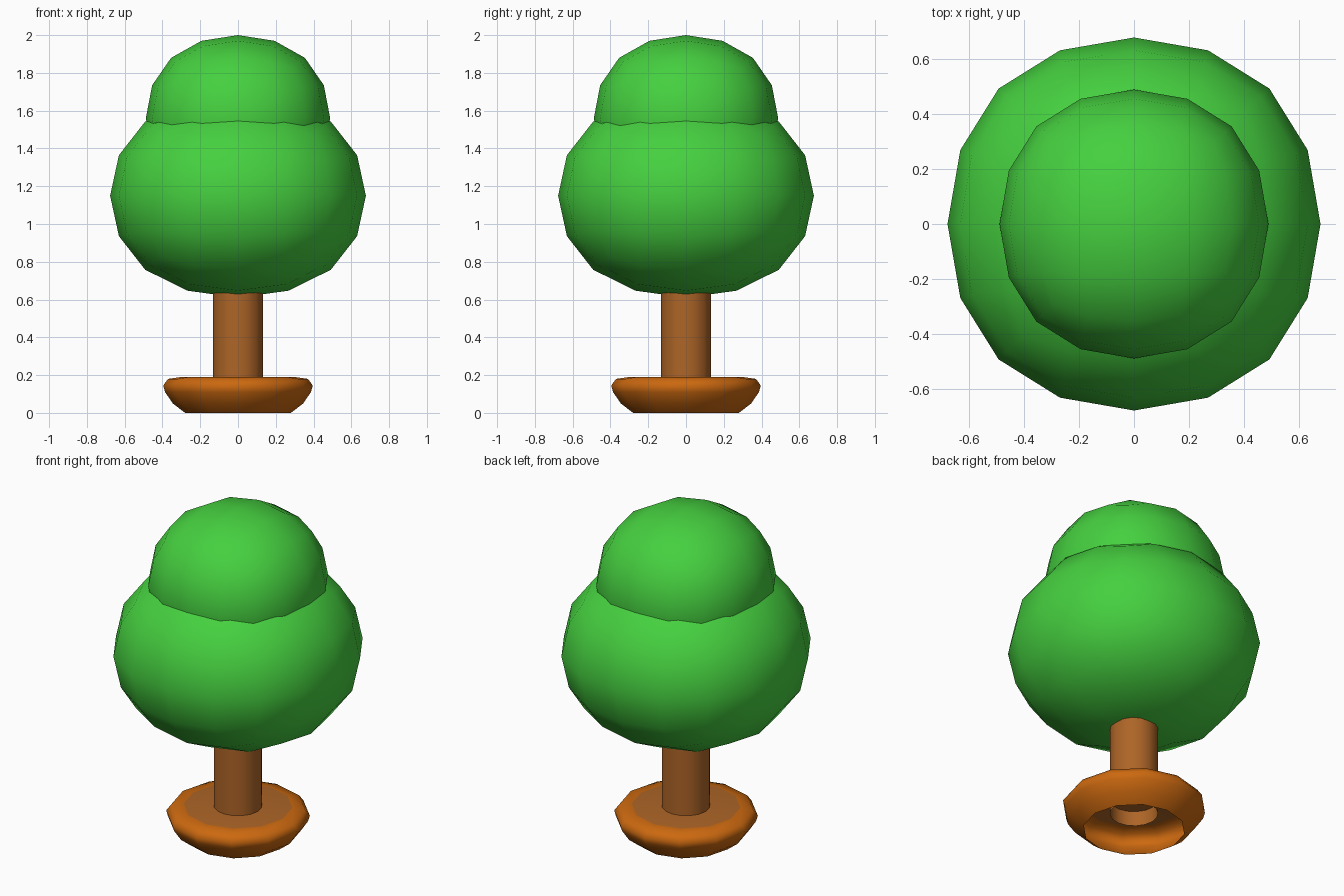
import bpy, math

if "Cube" in bpy.data.objects:
    bpy.data.objects.remove(bpy.data.objects["Cube"])


def material(name, rgb):
    m = bpy.data.materials.new(name)
    m.diffuse_color = (*rgb, 1)
    m.use_nodes = True
    m.node_tree.nodes["Principled BSDF"].inputs["Base Color"].default_value = m.diffuse_color
    return m


green = material("leaf green", (0.06, 0.63, 0.05))
orange = material("base orange", (0.60, 0.14, 0.005))
brown = material("trunk brown", (0.42, 0.13, 0.02))


def leaf_ball(name, z, half_width, half_height):
    # smoothed cube: two subdivision levels shrink it to 0.8395 of its size
    bpy.ops.mesh.primitive_cube_add(size=2 / 0.8395)
    o = bpy.context.object
    o.name = name
    mod = o.modifiers.new("round", 'SUBSURF')
    mod.levels = mod.render_levels = 2
    bpy.ops.object.modifier_apply(modifier="round")
    o.scale = (half_width, half_width, half_height)
    o.location.z = z
    bpy.ops.object.shade_smooth()
    o.data.materials.append(green)


def lathe(name, profile, sides, mats, cap_top=False):
    verts, faces = [], []
    for r, z in profile:
        for i in range(sides):
            a = 2 * math.pi * i / sides
            verts.append((r * math.cos(a), r * math.sin(a), z))
    for k in range(len(profile) - 1):
        for i in range(sides):
            j = (i + 1) % sides
            faces.append((k * sides + i, k * sides + j,
                          (k + 1) * sides + j, (k + 1) * sides + i))
    if cap_top:
        faces.append(tuple(range(len(verts) - sides, len(verts))))
    me = bpy.data.meshes.new(name)
    me.from_pydata(verts, [], faces)
    o = bpy.data.objects.new(name, me)
    bpy.context.collection.objects.link(o)
    for m in mats:
        me.materials.append(m)
    bpy.context.view_layer.objects.active = o
    bpy.ops.object.select_all(action='DESELECT')
    o.select_set(True)
    bpy.ops.object.shade_smooth_by_angle(angle=math.radians(60))
    return o


# leaves
leaf_ball("lower_leaves", 1.15, 0.677, 0.54)
leaf_ball("upper_leaves", 1.56, 0.488, 0.44)

# base bowl, open underneath, with a brown top disc
base = lathe("base", [(0.28, 0.0), (0.345, 0.05), (0.386, 0.11), (0.396, 0.145),
                      (0.37, 0.18), (0.30, 0.19)], 12, [orange, brown], True)
base.data.polygons[-1].material_index = 1

# trunk, open tube
lathe("trunk", [(0.133, 0.1), (0.133, 0.75)], 16, [brown])
